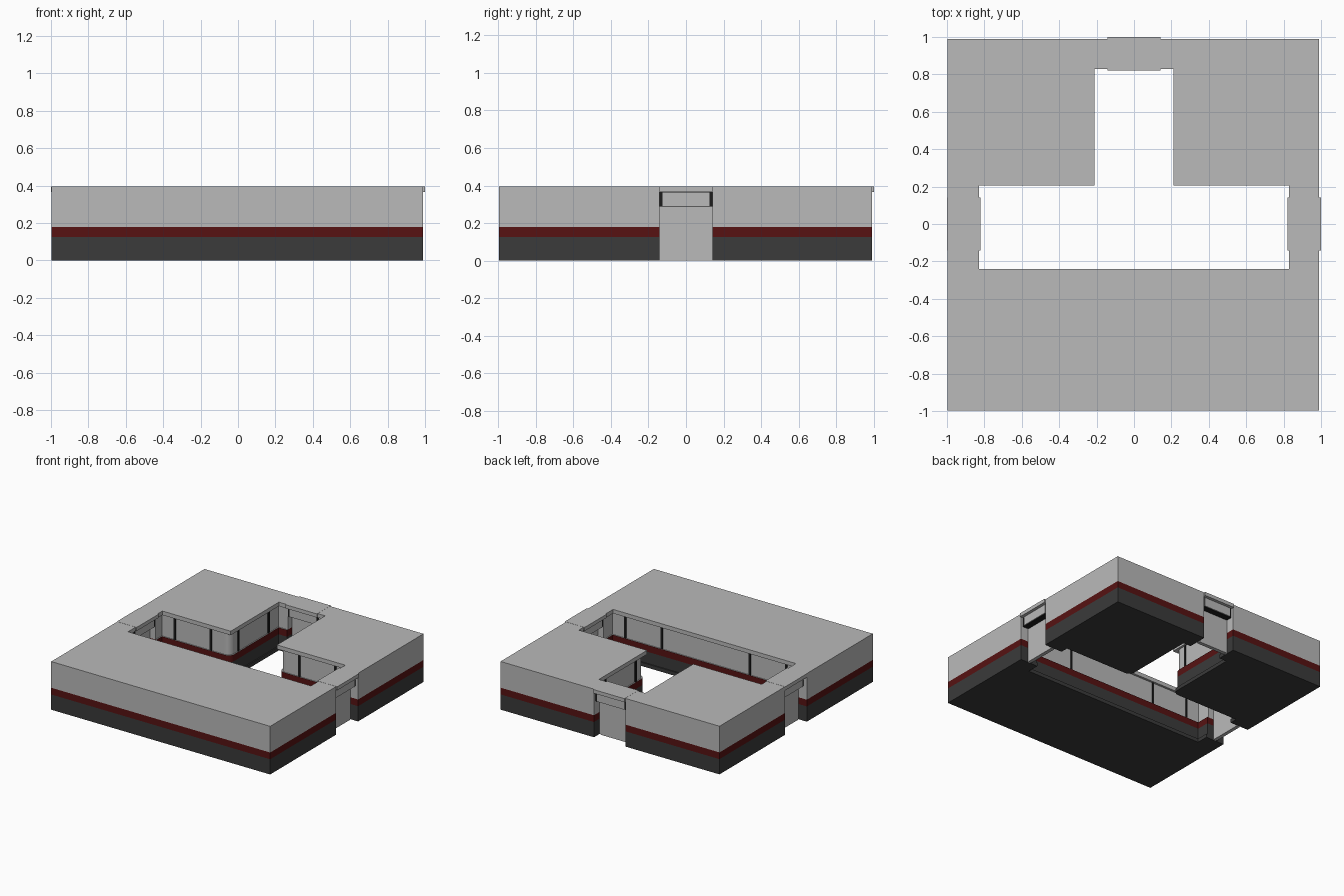
import bpy, bmesh, math
from mathutils import Matrix, Vector

if "Cube" in bpy.data.objects:
    bpy.data.objects.remove(bpy.data.objects["Cube"])


def material(name, r, g, b):
    m = bpy.data.materials.new(name)
    m.diffuse_color = (r, g, b, 1)
    m.use_nodes = True
    m.node_tree.nodes["Principled BSDF"].inputs["Base Color"].default_value = m.diffuse_color
    return m


LIGHT = material("light grey", 0.49, 0.49, 0.49)
RED = material("dark red", 0.095, 0.006, 0.006)
DARK = material("charcoal", 0.043, 0.043, 0.043)
BLACK = material("black", 0.012, 0.012, 0.012)


def finish(name, bm, mats):
    bmesh.ops.recalc_face_normals(bm, faces=bm.faces)
    me = bpy.data.meshes.new(name)
    bm.to_mesh(me)
    bm.free()
    for m in mats:
        me.materials.append(m)
    ob = bpy.data.objects.new(name, me)
    bpy.context.collection.objects.link(ob)
    return ob


def box(name, lo, hi, mat, turn=0):
    bm = bmesh.new()
    bmesh.ops.create_cube(bm, size=1)
    lo, hi = Vector(lo), Vector(hi)
    d = hi - lo
    bm.transform(Matrix.Rotation(turn, 4, 'Z') @ Matrix.Translation((lo + hi) / 2)
                 @ Matrix.Diagonal((d.x, d.y, d.z, 1)))
    return finish(name, bm, [mat])


# Plan sizes: outer edges, corridor half length, corridor sides, stem half width, door half width
LO, HI = -0.997, 0.99
END, FRONT, BACK, STEM, DOOR = 0.83, -0.24, 0.205, 0.21, 0.142

# Wall section: height, recess of the corridor side, inner corner radius, colour index above
SECTION = [(0, 0.0, 0.05, 2), (0.03, 0.0, 0.05, 2), (0.03, 0.01, 0.05, 2),
           (0.125, 0.01, 0.05, 1), (0.18, 0.01, 0.05, 0), (0.18, 0.018, 0.05, 0),
           (0.362, 0.018, 0.05, 0), (0.362, 0.0, 0.001, 0), (0.395, 0.0, 0.001, 0)]


def front_plan(r, rad):
    e, f = END + r, FRONT - r
    return [(LO, LO), (HI, LO), (HI, -DOOR), (e, -DOOR), (e, f),
            (-e, f), (-e, -DOOR), (LO, -DOOR)]


def back_plan(side):
    def plan(r, rad):
        e, b, s = END + r, BACK + r, STEM + r
        out = HI if side > 0 else -LO
        arc = []
        for i in range(7):
            a = math.radians(270 - 15 * i)
            arc.append((s + rad + rad * math.cos(a), b + rad + rad * math.sin(a)))
        pts = [(out, DOOR), (e, DOOR), (e, b)] + arc + [(s, e), (DOOR, e), (DOOR, HI), (out, HI)]
        return [(side * x, y) for x, y in pts]
    return plan


def wall_block(name, plan):
    bm = bmesh.new()
    rings = [[bm.verts.new((x, y, z)) for x, y in plan(r, rad)] for z, r, rad, _ in SECTION]
    n = len(rings[0])
    for k in range(len(rings) - 1):
        a, b = rings[k], rings[k + 1]
        for i in range(n):
            j = (i + 1) % n
            if len({tuple(v.co) for v in (a[i], a[j], b[j], b[i])}) < 3:
                continue
            f = bm.faces.new((a[i], a[j], b[j], b[i]))
            f.material_index = SECTION[k][3]
    bm.faces.new(rings[0]).material_index = 2
    bm.faces.new(rings[-1]).material_index = 0
    bmesh.ops.remove_doubles(bm, verts=bm.verts, dist=1e-5)
    return finish(name, bm, [LIGHT, RED, DARK])


# Three wall blocks around the T-shaped corridor
wall_block("front_block", front_plan)
wall_block("back_right_block", back_plan(1))
wall_block("back_left_block", back_plan(-1))

# Black vertical strips and thin seams on the corridor walls
Z0, Z1, W, T = 0.18, 0.362, 0.009, 0.006
for x in (-0.73, -0.4, 0.4, 0.73):
    y = FRONT - 0.018
    box("front_wall_strip", (x - W, y - 0.002, Z0), (x + W, y + T, Z1), BLACK)
    y = BACK + 0.018
    box("back_wall_strip", (x - W, y - T, Z0), (x + W, y + 0.002, Z1), BLACK)
for s in (-1, 1):
    for y in (0.33, 0.72):
        x = s * (STEM + 0.018)
        box("stem_wall_strip", (x - T, y - W, Z0), (x + T, y + W, Z1), BLACK)


def door_panel(turn):
    # panel with rounded upper corners
    h, top, r = 0.13, 0.285, 0.03
    pts = [(-h, 0.0), (h, 0.0)]
    for cx, start in ((h - r, 0), (-h + r, 90)):
        for i in range(5):
            a = math.radians(start + 22.5 * i)
            pts.append((cx + r * math.cos(a), top - r + r * math.sin(a)))
    bm = bmesh.new()
    f = bm.faces.new([bm.verts.new((0.895, y, z)) for y, z in pts])
    g = bmesh.ops.extrude_face_region(bm, geom=[f])
    bmesh.ops.translate(bm, vec=(0.03, 0, 0),
                        verts=[v for v in g["geom"] if isinstance(v, bmesh.types.BMVert)])
    bm.transform(Matrix.Rotation(turn, 4, 'Z'))
    finish("door_panel", bm, [LIGHT])


# Doorways at the right, back and left ends
for turn in (0, math.pi / 2, math.pi):
    door_panel(turn)
    box("door_back_plate", (0.9, -DOOR, 0), (0.92, DOOR, 0.29), LIGHT, turn)
    box("lintel_cap", (0.82, -DOOR, 0.366), (1.0, DOOR, 0.396), LIGHT, turn)
    box("lintel_core", (0.85, -DOOR + 0.002, 0.289), (0.97, DOOR - 0.002, 0.366), BLACK, turn)
    for x in (0.843, 0.97):
        box("lintel_face", (x, -0.124, 0.292), (x + 0.007, 0.124, 0.364), LIGHT, turn)
